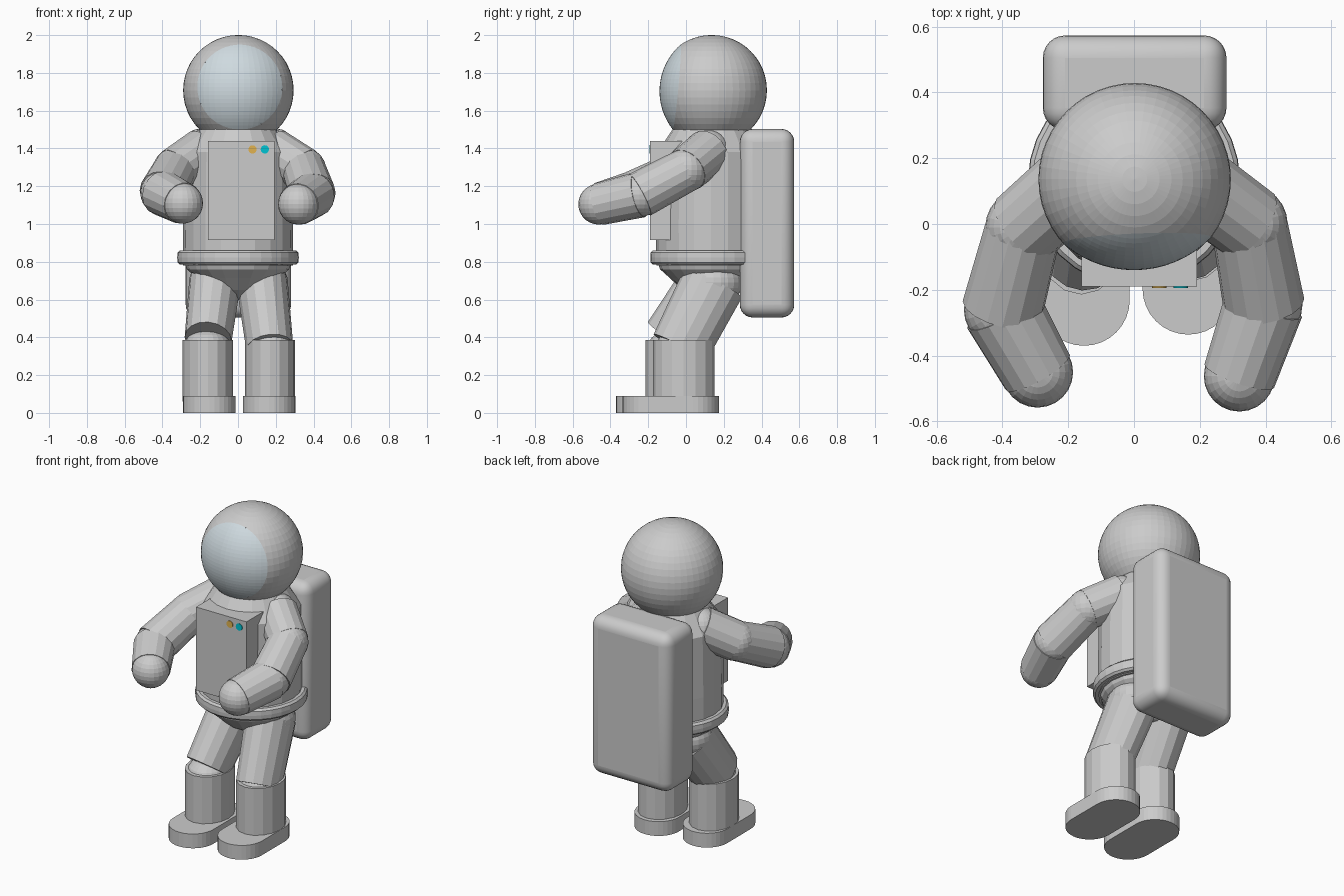
import bpy, bmesh, math
from mathutils import Vector, Matrix

if "Cube" in bpy.data.objects:
    bpy.data.objects.remove(bpy.data.objects["Cube"])


def finish(bm, name, color=None):
    bmesh.ops.recalc_face_normals(bm, faces=bm.faces)
    me = bpy.data.meshes.new(name)
    bm.to_mesh(me)
    bm.free()
    ob = bpy.data.objects.new(name, me)
    bpy.context.collection.objects.link(ob)
    if color:
        mat = bpy.data.materials.new(name + "_color")
        mat.diffuse_color = (*color, 1)
        mat.use_nodes = True
        mat.node_tree.nodes["Principled BSDF"].inputs["Base Color"].default_value = mat.diffuse_color
        me.materials.append(mat)
    return ob


def ball(name, center, r, segs=24, rings=14, cut=None, color=None):
    """Sphere; cut = (point, normal, keep_outer) trims it with a plane."""
    radii = r if isinstance(r, tuple) else (r, r, r)
    bm = bmesh.new()
    m = Matrix.Translation(center) @ Matrix.Diagonal((*radii, 1))
    bmesh.ops.create_uvsphere(bm, u_segments=segs, v_segments=rings, radius=1, matrix=m)
    if cut:
        point, normal, keep_outer = cut
        bmesh.ops.bisect_plane(bm, geom=bm.verts[:] + bm.edges[:] + bm.faces[:],
                               plane_co=point, plane_no=normal,
                               clear_outer=not keep_outer, clear_inner=keep_outer)
    return finish(bm, name, color)


def limb(name, a, b, r1, r2, squash=1.0, segs=16):
    """Faceted tube from a to b, widened by squash along its local depth."""
    a, b = Vector(a), Vector(b)
    z = (b - a).normalized()
    x = Vector((1, 0, 0))
    x = (x - z * x.dot(z)).normalized()
    y = z.cross(x)
    rot = Matrix((x, y, z)).transposed().to_4x4()
    m = Matrix.Translation((a + b) / 2) @ rot @ Matrix.Diagonal((1, squash, 1, 1))
    bm = bmesh.new()
    bmesh.ops.create_cone(bm, cap_ends=True, segments=segs, radius1=r1, radius2=r2,
                          depth=(b - a).length, matrix=m)
    return finish(bm, name)


def lathe(name, profile, center, segs):
    """Solid of revolution about z from (radius, z) points."""
    bm = bmesh.new()
    rows = [[bm.verts.new((center[0] + r * math.cos(t), center[1] + r * math.sin(t), z))
             for t in (2 * math.pi * i / segs for i in range(segs))] for r, z in profile]
    for lo, hi in zip(rows, rows[1:]):
        for i in range(segs):
            j = (i + 1) % segs
            bm.faces.new((lo[i], lo[j], hi[j], hi[i]))
    bm.faces.new(rows[0])
    bm.faces.new(rows[-1])
    return finish(bm, name)


def box(name, lo, hi):
    lo, hi = Vector(lo), Vector(hi)
    bm = bmesh.new()
    bmesh.ops.create_cube(bm, size=1, matrix=Matrix.Translation((lo + hi) / 2)
                          @ Matrix.Diagonal((*(hi - lo), 1)))
    return finish(bm, name)


# Helmet with a flatter visor set into its front
HC, R, D, H = Vector((0.002, 0.136, 1.708)), 0.2925, 0.186, 0.09
n = Vector((0.04, -0.995, 0.09)).normalized()
rim = HC + n * D
VR = (R * R - D * D + H * H) / (2 * H)
ball("helmet", HC, R, 48, 24, (rim, n, False))
ball("visor", rim - n * (VR - H), VR, 64, 48, (rim, n, True), (0.62, 0.70, 0.74))

# Torso, belt and pelvis
AXIS = (0.0, 0.133)
lathe("torso", [(0.29, 0.78), (0.292, 1.0), (0.285, 1.38), (0.2, 1.507)], AXIS, 20)
lathe("belt", [(0.27, 0.785), (0.308, 0.785), (0.32, 0.797), (0.322, 0.822),
               (0.32, 0.848), (0.308, 0.86), (0.27, 0.86)], AXIS, 32)
lathe("pelvis", [(0.06, 0.60), (0.15, 0.65), (0.22, 0.715), (0.27, 0.76), (0.285, 0.80)], AXIS, 20)

# Chest panel with two buttons
box("chest_panel", (-0.16, -0.19, 0.915), (0.192, -0.02, 1.44))
for name, x, col in (("orange_button", 0.077, (0.75, 0.45, 0.08)),
                     ("teal_button", 0.142, (0.0, 0.55, 0.65))):
    bm = bmesh.new()
    bmesh.ops.create_cone(bm, cap_ends=True, segments=24, radius1=0.022, radius2=0.022, depth=0.01,
                          matrix=Matrix.Translation((x, -0.189, 1.395)) @ Matrix.Rotation(math.pi / 2, 4, 'X'))
    finish(bm, name, col)

# Life support backpack, rounded
pack = box("backpack", (-0.277, 0.285, 0.505), (0.281, 0.573, 1.503))
bev = pack.modifiers.new("round", 'BEVEL')
bev.width, bev.segments = 0.068, 6
bpy.context.view_layer.objects.active = pack
pack.select_set(True)
bpy.ops.object.shade_smooth_by_angle(angle=math.radians(35))
pack.select_set(False)

# Arms: shoulder, elbow, wrist bend and glove on each side
arms = {
    "left": ((-0.19, 0.12, 1.385), (-0.335, -0.01, 1.285), (-0.40, -0.26, 1.165), (-0.293, -0.45, 1.11)),
    "right": ((0.19, 0.12, 1.385), (0.35, 0.0, 1.285), (0.395, -0.245, 1.155), (0.32, -0.462, 1.105)),
}
for side, (s, a, b, h) in arms.items():
    ball(side + "_shoulder_joint", s, 0.112)
    limb(side + "_shoulder", s, a, 0.122, 0.12)
    ball(side + "_upper_joint", a, 0.117)
    limb(side + "_upper_arm", a, b, 0.116, 0.124)
    ball(side + "_elbow", b, 0.117)
    limb(side + "_forearm", b, h, 0.122, 0.112)
    ball(side + "_glove", h, 0.108)

# Legs: hip, thigh, knee, shin and stadium shaped boot sole
legs = {
    "left": ((-0.122, 0.14, 0.69), (-0.158, -0.075, 0.39), (-0.16, -0.052), (-0.152, -0.37, 0.145)),
    "right": ((0.127, 0.145, 0.69), (0.168, -0.032, 0.345), (0.17, -0.012), (0.165, -0.336, 0.175)),
}
for side, (hip, knee, (sx, sy), (fx, toe, heel)) in legs.items():
    ball(side + "_hip", hip, (0.138, 0.155, 0.125))
    limb(side + "_thigh", hip, knee, 0.137, 0.125, 1.25)
    ball(side + "_knee", (sx, sy, 0.36), (0.122, 0.145, 0.085))
    sh = limb(side + "_shin", (sx, sy, 0.06), (sx, sy, 0.385), 0.133, 0.133, 1.22)
    r = 0.139
    bm = bmesh.new()
    pts = []
    for i in range(34):
        t = math.pi * (i % 17) / 16 + (math.pi if i > 16 else 0)
        yc = heel - r if i < 17 else toe + r
        pts.append(bm.verts.new((fx + r * math.cos(t), yc + r * math.sin(t), 0)))
    sole = bm.faces.new(pts)
    up = bmesh.ops.extrude_face_region(bm, geom=[sole], use_keep_orig=True)["geom"]
    bmesh.ops.translate(bm, vec=(0, 0, 0.09), verts=[v for v in up if isinstance(v, bmesh.types.BMVert)])
    finish(bm, side + "_boot")
